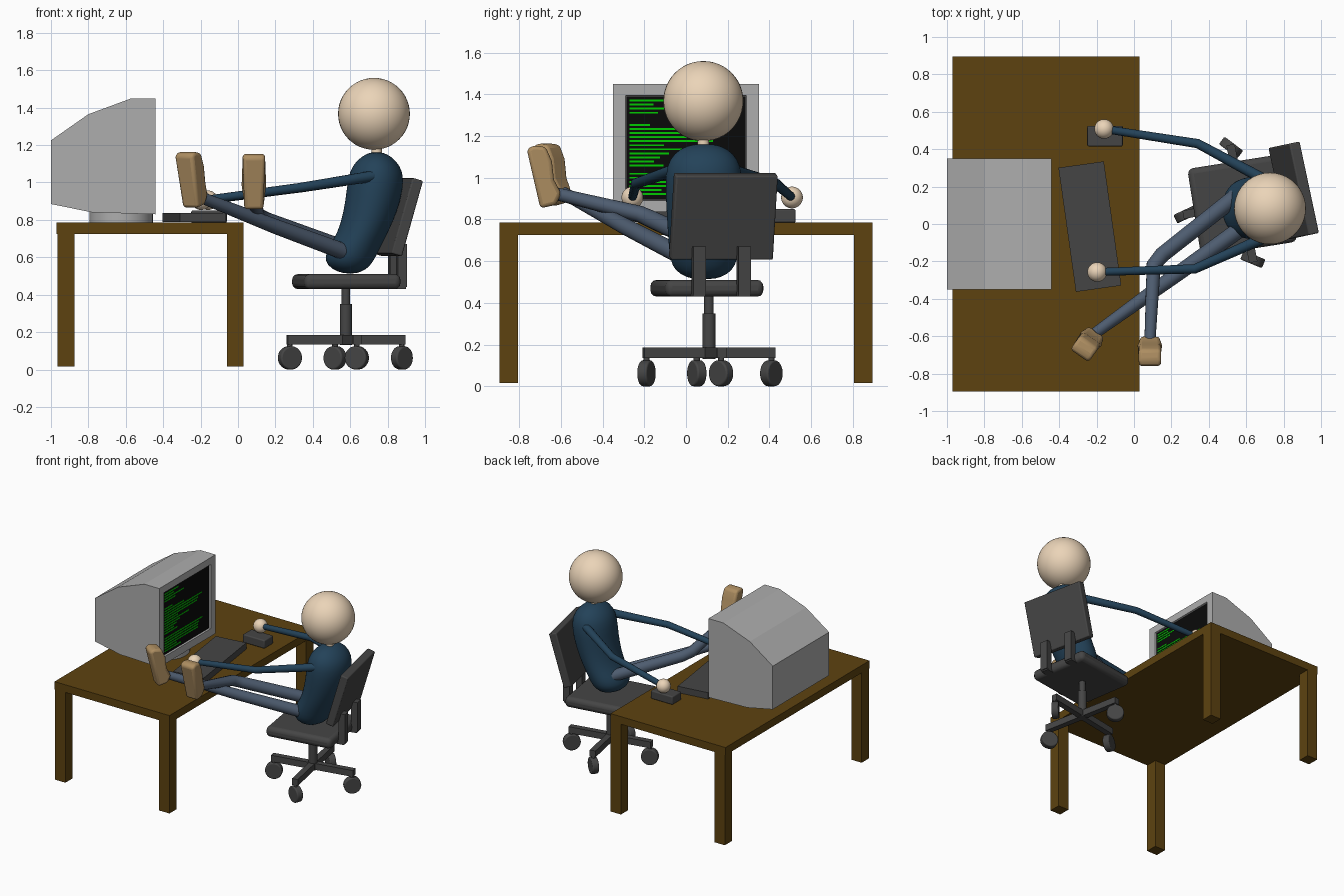
import bpy, bmesh, math, random
from mathutils import Vector, Matrix

if "Cube" in bpy.data.objects:
    bpy.data.objects.remove(bpy.data.objects["Cube"])

random.seed(4)
R = math.radians


def material(name, r, g, b):
    m = bpy.data.materials.new(name)
    m.diffuse_color = (r, g, b, 1)
    m.use_nodes = True
    m.node_tree.nodes["Principled BSDF"].inputs["Base Color"].default_value = m.diffuse_color
    return m


WOOD = material("wood", 0.11, 0.055, 0.005)
DARK = material("dark_plastic", 0.06, 0.06, 0.06)
CASE = material("case_plastic", 0.42, 0.42, 0.42)
BLACK = material("screen_black", 0.003, 0.003, 0.003)
GREEN = material("screen_green", 0.0, 0.6, 0.0)
SKIN = material("skin", 0.83, 0.66, 0.48)
SHIRT = material("shirt", 0.017, 0.055, 0.1)
JEANS = material("jeans", 0.075, 0.107, 0.16)
SHOE = material("shoe_leather", 0.42, 0.27, 0.12)


def finish(o, name, mat, bevel=0, smooth=False):
    o.name = name
    o.data.materials.append(mat)
    if bevel:
        b = o.modifiers.new("bevel", 'BEVEL')
        b.width, b.segments = bevel, 3
    if smooth:
        bpy.ops.object.select_all(action='DESELECT')
        o.select_set(True)
        bpy.context.view_layer.objects.active = o
        bpy.ops.object.shade_smooth_by_angle(angle=R(40))
    return o


def from_bmesh(bm, name, mat, bevel=0, smooth=False):
    bmesh.ops.recalc_face_normals(bm, faces=bm.faces)
    me = bpy.data.meshes.new(name)
    bm.to_mesh(me)
    bm.free()
    o = bpy.data.objects.new(name, me)
    bpy.context.collection.objects.link(o)
    return finish(o, name, mat, bevel, smooth)


def box(name, loc, size, mat, rot=(0, 0, 0), bevel=0):
    bpy.ops.mesh.primitive_cube_add(size=1, location=loc, rotation=[R(a) for a in rot])
    o = bpy.context.object
    o.scale = size
    bpy.ops.object.transform_apply(location=False, rotation=False, scale=True)
    return finish(o, name, mat, bevel, bool(bevel))


def cylinder(name, loc, r, h, mat, rot=(0, 0, 0), bevel=0):
    bpy.ops.mesh.primitive_cylinder_add(vertices=32, radius=r, depth=h, location=loc,
                                        rotation=[R(a) for a in rot])
    return finish(bpy.context.object, name, mat, bevel, True)


def ball(name, loc, r, mat):
    bpy.ops.mesh.primitive_uv_sphere_add(segments=40, ring_count=24, radius=r, location=loc)
    return finish(bpy.context.object, name, mat, smooth=True)


def limb(name, pts, mat):
    """Tapered tube through (x, y, z, radius) points."""
    cu = bpy.data.curves.new(name, 'CURVE')
    cu.dimensions = '3D'
    cu.bevel_depth, cu.bevel_resolution, cu.use_fill_caps = 1, 5, True
    sp = cu.splines.new('POLY')
    sp.points.add(len(pts) - 1)
    for p, (x, y, z, r) in zip(sp.points, pts):
        p.co, p.radius = (x, y, z, 1), r
    o = bpy.data.objects.new(name, cu)
    bpy.context.collection.objects.link(o)
    bpy.ops.object.select_all(action='DESELECT')
    o.select_set(True)
    bpy.context.view_layer.objects.active = o
    bpy.ops.object.convert(target='MESH')
    return finish(bpy.context.object, name, mat, smooth=True)


def prism(profile, lo, hi, axis):
    """Extrude a 2D profile along x (profile in y,z) or y (profile in x,z)."""
    bm = bmesh.new()
    at = lambda a, b, t: (t, a, b) if axis == 'x' else (a, t, b)
    f = bm.faces.new([bm.verts.new(at(a, b, lo)) for a, b in profile])
    new = bmesh.ops.extrude_face_region(bm, geom=[f])['geom']
    vs = [v for v in new if isinstance(v, bmesh.types.BMVert)]
    bmesh.ops.translate(bm, verts=vs, vec=at(0, 0, hi - lo))
    bmesh.ops.recalc_face_normals(bm, faces=bm.faces)
    return bm


# Desk
box("desk_top", (-0.47, 0, 0.755), (1.0, 1.79, 0.06), WOOD)
for x in (-0.92, -0.015):
    for y in (-0.85, 0.85):
        box("desk_leg", (x, y, 0.37), (0.09, 0.09, 0.71), WOOD)

# Monitor case with recessed screen opening
bm = prism([(-1, 0.885), (-0.78, 0.84), (-0.44, 0.83), (-0.44, 1.45), (-0.57, 1.45),
            (-0.80, 1.365), (-1, 1.225)], -0.35, 0.35, 'y')
front = max(bm.faces, key=lambda f: f.calc_center_median().x)
bmesh.ops.inset_individual(bm, faces=[front], thickness=0.04)
for v in front.verts:
    v.co = (-0.44, math.copysign(0.29, v.co.y), 1.395 if v.co.z > 1.1 else 0.89)
bmesh.ops.inset_individual(bm, faces=[front], thickness=0.005, depth=-0.015)
from_bmesh(bm, "monitor_case", CASE)
cylinder("monitor_base", (-0.625, 0, 0.815), 0.17, 0.06, CASE)
box("screen", (-0.4535, 0, 1.1425), (0.005, 0.57, 0.495), BLACK)

# Screen rows, some left blank
for i in range(24):
    if i in (4, 5, 17):
        continue
    w = random.uniform(0.07, 0.5)
    box("screen_row", (-0.4505, -0.27 + w / 2, 1.37 - i * 0.0195), (0.003, w, 0.009), GREEN)

# Keyboard and mouse
box("keyboard", (-0.236, -0.014, 0.8125), (0.245, 0.67, 0.05), DARK, (0, 0, 8))
box("mouse", (-0.155, 0.47, 0.8175), (0.19, 0.11, 0.065), DARK, bevel=0.008)

# Chair, built around the column axis and turned
CX, CY, TURN = 0.577, 0.11, 11


def chair(x, y, z):
    p = Matrix.Rotation(R(TURN), 3, 'Z') @ Vector((x, y, z))
    return p + Vector((CX, CY, 0))


box("seat", chair(0, -0.01, 0.47), (0.52, 0.475, 0.08), DARK, (0, 0, 9), 0.03)
box("backrest", chair(0.285, 0.015, 0.815), (0.06, 0.5, 0.42), DARK, (0, 16, 12), 0.008)
for s in (-1, 1):
    box("backrest_bracket", chair(0.282, 0.005 + s * 0.11, 0.555), (0.05, 0.06, 0.23),
        DARK, (0, 0, TURN))
    box("bracket_foot", chair(0.21, 0.005 + s * 0.11, 0.445), (0.18, 0.06, 0.03),
        DARK, (0, 0, TURN))
cylinder("column_upper", (CX, CY, 0.39), 0.023, 0.12, DARK)
cylinder("column_lower", (CX, CY, 0.24), 0.032, 0.22, DARK)
for i, swivel in enumerate((45, -37, 25, -22)):
    a = R(90 * i)
    c, s = math.cos(a), math.sin(a)
    box("base_arm", chair(0.16 * c, 0.16 * s, 0.16), (0.32, 0.045, 0.05), DARK,
        (0, 0, TURN + 90 * i))
    p = chair(0.305 * c, 0.305 * s, 0.0625)
    cylinder("caster_wheel", p, 0.0625, 0.05, DARK, (90, 0, swivel), 0.008)
    cylinder("caster_pin", p + Vector((0, 0, 0.06)), 0.015, 0.06, DARK)

# Torso: lofted ellipses (z, x front, x back, half width)
rings = [(0.512, 0.57, 0.63, 0.05), (0.535, 0.50, 0.69, 0.115), (0.58, 0.462, 0.725, 0.155),
         (0.64, 0.475, 0.755, 0.165), (0.70, 0.515, 0.785, 0.17), (0.78, 0.55, 0.825, 0.175),
         (0.90, 0.575, 0.87, 0.182), (1.02, 0.586, 0.89, 0.185), (1.09, 0.61, 0.868, 0.165),
         (1.14, 0.66, 0.82, 0.115), (1.163, 0.71, 0.77, 0.045)]
bm = bmesh.new()
loops = []
for z, x0, x1, ry in rings:
    loops.append([bm.verts.new(((x0 + x1) / 2 + (x1 - x0) / 2 * math.cos(t),
                                0.085 + ry * math.sin(t), z))
                  for t in (2 * math.pi * k / 36 for k in range(36))])
for a, b in zip(loops, loops[1:]):
    for k in range(36):
        j = (k + 1) % 36
        bm.faces.new((a[k], a[j], b[j], b[k]))
bm.faces.new(loops[0])
bm.faces.new(loops[-1])
torso = from_bmesh(bm, "torso", SHIRT)
torso.modifiers.new("subdivision", 'SUBSURF').levels = 1
torso.data.polygons.foreach_set("use_smooth", [True] * len(torso.data.polygons))

# Head, neck, arms and hands
ball("head", (0.727, 0.083, 1.367), 0.192, SKIN)
cylinder("neck", (0.742, 0.083, 1.18), 0.028, 0.08, SKIN)
for side, shoulder, elbow, hand in (
        ("left", (0.73, -0.06, 1.035), (0.325, -0.24, 0.972), (-0.197, -0.257, 0.905)),
        ("right", (0.73, 0.22, 1.035), (0.34, 0.43, 0.972), (-0.16, 0.508, 0.905))):
    limb(side + "_arm", [(*shoulder, 0.03), (*elbow, 0.025), (*hand, 0.021)], SHIRT)
    ball(side + "_shoulder", shoulder, 0.03, SHIRT)
    ball(side + "_hand", hand, 0.052, SKIN)

# Legs, one crossed over the other
limb("left_leg", [(0.62, 0.01, 0.61, 0.045), (0.20, -0.29, 0.765, 0.04),
                  (-0.21, -0.585, 0.925, 0.03)], JEANS)
limb("right_leg", [(0.60, 0.19, 0.635, 0.045), (0.15, -0.165, 0.80, 0.042),
                   (0.105, -0.22, 0.825, 0.04), (0.085, -0.63, 0.925, 0.03)], JEANS)

# Shoes: side profile with toe pointing up, sole facing away from the sitter
shoe = [(-0.085, 0.255), (-0.02, -0.027), (0.055, -0.01), (0.08, 0.045),
        (0.045, 0.11), (0.035, 0.2), (0.005, 0.268), (-0.055, 0.275)]
for name, loc, turn in (("right_shoe", (0.085, -0.678, 0.88), 0),
                        ("left_shoe", (-0.245, -0.638, 0.89), -35)):
    bm = prism(shoe, -0.06, 0.06, 'x')
    for v in bm.verts:
        v.co.x *= 0.85 if v.co.z < 0.05 else 1
    o = from_bmesh(bm, name, SHOE, 0.02, True)
    o.location, o.rotation_euler.z = loc, R(turn)
